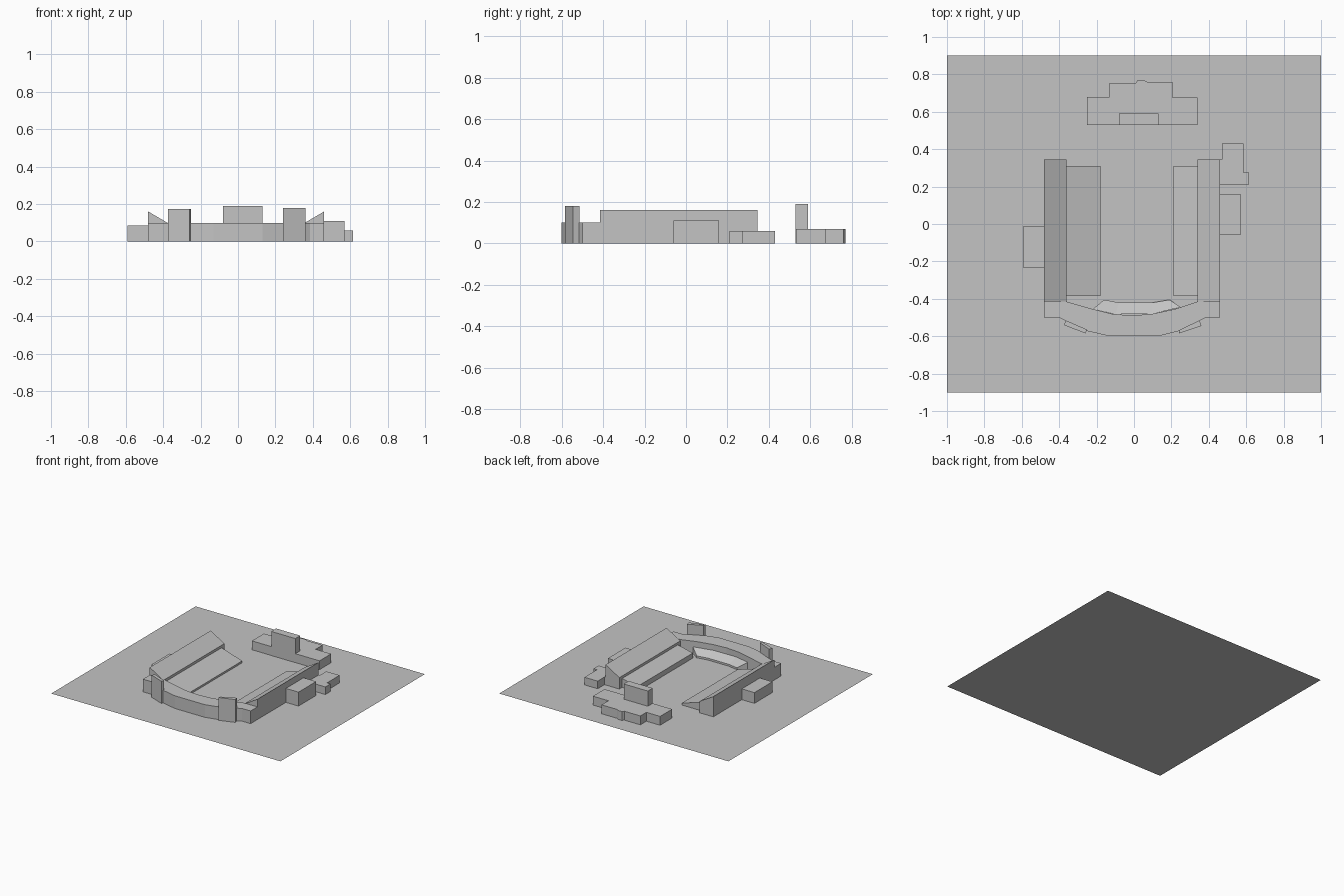
import bpy
import bmesh

default_cube = bpy.data.objects.get("Cube")
if default_cube:
    bpy.data.objects.remove(default_cube, do_unlink=True)

grey = bpy.data.materials.new("plain_grey")
grey.use_nodes = True
colour = (.55, .55, .55, 1)
grey.diffuse_color = colour
grey.node_tree.nodes["Principled BSDF"].inputs["Base Color"].default_value = colour


def massing(name, roofs, solid=True):
    """Build roof polygons and drop walls from their outer edges to the ground."""
    bm = bmesh.new()
    for roof in roofs:
        face = bm.faces.new([bm.verts.new(point) for point in roof])
        face.normal_update()
        if face.normal.z < 0:
            face.normal_flip()
    bmesh.ops.remove_doubles(bm, verts=bm.verts[:], dist=.0005)
    if solid:
        rim = [edge for edge in bm.edges if edge.is_boundary]
        walls = bmesh.ops.extrude_edge_only(bm, edges=rim)["geom"]
        for item in walls:
            if isinstance(item, bmesh.types.BMVert):
                item.co.z = 0
        bmesh.ops.recalc_face_normals(bm, faces=bm.faces[:])
    mesh = bpy.data.meshes.new(name)
    bm.to_mesh(mesh)
    bm.free()
    mesh.materials.append(grey)
    obj = bpy.data.objects.new(name, mesh)
    bpy.context.collection.objects.link(obj)
    return obj


def flat_block(name, outline, height):
    return massing(name, [[(x, y, height) for x, y in outline]])


def box(name, x0, x1, y0, y1, height):
    return flat_block(name, [(x0, y0), (x1, y0), (x1, y1), (x0, y1)], height)


def sloped_tier(name, outer_x, inner_x, y0, y1, outer_z, inner_z):
    return massing(name, [[(outer_x, y0, outer_z), (inner_x, y0, inner_z),
                           (inner_x, y1, inner_z), (outer_x, y1, outer_z)]])


# Ground sheet
massing("ground", [[(-1, -.9, 0), (1, -.9, 0), (1, .9, 0), (-1, .9, 0)]], solid=False)

# Side stands: a steep upper tier and a shallow lower tier
for side, outer, middle, inner, low in (("right", -.48, -.36, -.18, .015),
                                        ("left", .46, .34, .21, .04)):
    sloped_tier(side + "_upper_tier", outer, middle, -.415, .345, .16, .09)
    sloped_tier(side + "_lower_tier", middle, inner, -.385, .31, .07, low)

# Curved front stand
flat_block("front_stand", [
    (-.48, -.415), (-.48, -.5), (-.4, -.5), (-.26, -.57), (-.13, -.6),
    (.13, -.6), (.25, -.57), (.385, -.5), (.46, -.5), (.46, -.415),
    (.34, -.415), (.22, -.455), (.1, -.48), (-.01, -.49),
    (-.12, -.48), (-.22, -.455), (-.36, -.415)], .1)

# Sloped seating inside the front stand
back_row = [(-.22, -.455), (-.1, -.483), (.1, -.48), (.25, -.445)]
front_row = [(-.16, -.405), (-.08, -.42), (.1, -.42), (.19, -.405)]
back_row = [(x, y, .055) for x, y in back_row]
front_row = [(x, y, .015) for x, y in front_row]
massing("front_lower_tier", [
    [back_row[i], back_row[i + 1], front_row[i + 1], front_row[i]]
    for i in range(len(back_row) - 1)])

# Slanted towers on the front stand
flat_block("front_right_tower",
           [(-.375, -.54), (-.26, -.585), (-.25, -.565), (-.365, -.515)], .175)
flat_block("front_left_tower",
           [(.36, -.545), (.24, -.585), (.245, -.565), (.35, -.515)], .18)

# Annexes beside the stands
box("right_annex", -.59, -.48, -.235, -.01, .085)
box("left_annex", .46, .57, -.06, .16, .11)
flat_block("left_rear_annex", [
    (.46, .21), (.615, .21), (.615, .275), (.585, .275),
    (.585, .43), (.47, .43), (.47, .345), (.46, .345)], .06)

# Rear building and its tall block
flat_block("rear_building", [
    (-.25, .53), (.34, .53), (.34, .675), (.205, .675), (.205, .76),
    (.07, .76), (.05, .77), (.02, .77), (.01, .755), (-.13, .755),
    (-.13, .68), (-.25, .68)], .07)
box("rear_tall_block", -.08, .13, .529, .59, .19)
